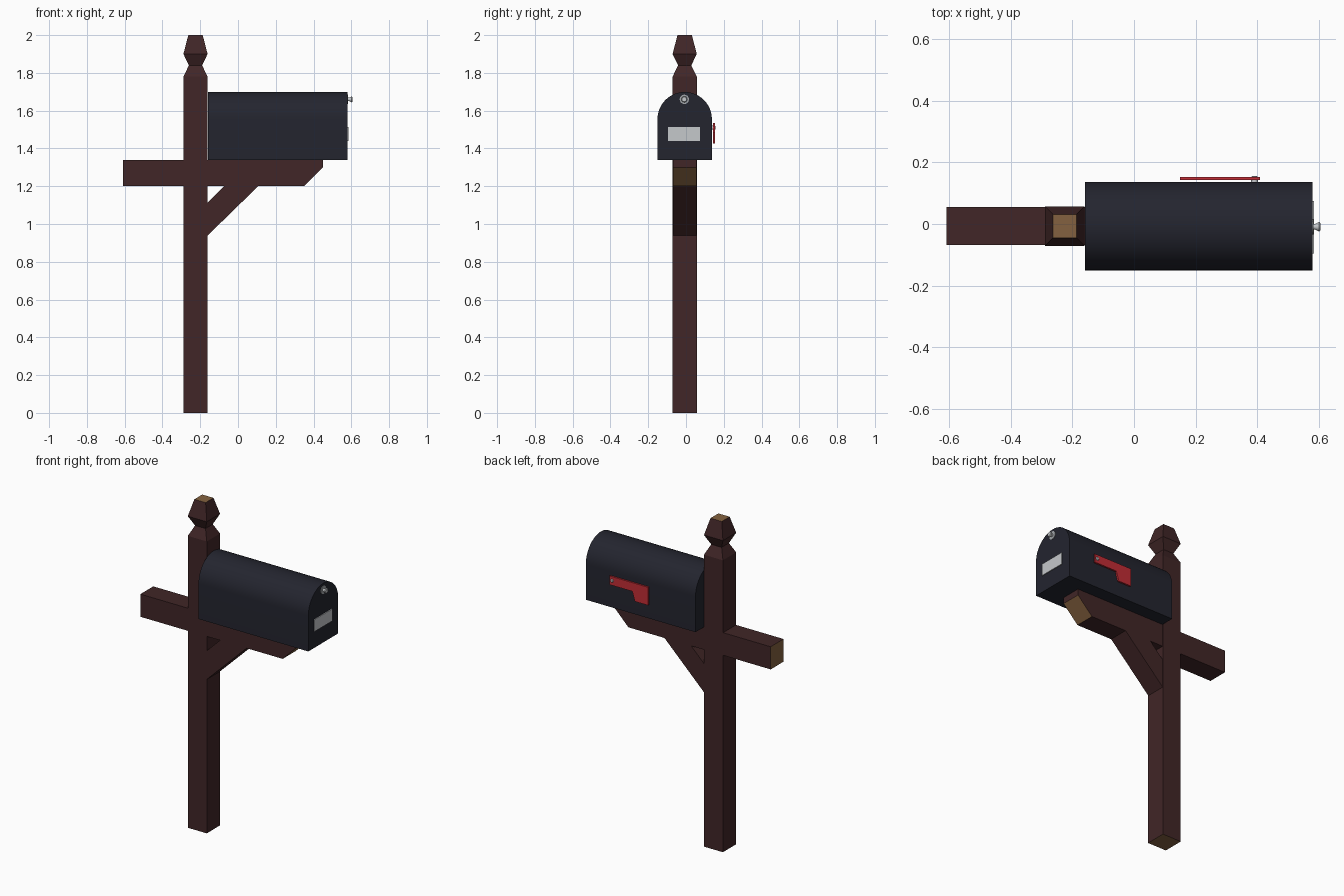
import bpy, bmesh, math
from mathutils import Matrix

if "Cube" in bpy.data.objects:
    bpy.data.objects.remove(bpy.data.objects["Cube"], do_unlink=True)

YC = -0.007  # shared centre line of post, arm and box


def material(name, rgb):
    m = bpy.data.materials.new(name)
    m.use_nodes = True
    m.diffuse_color = (*rgb, 1)
    bsdf = next(n for n in m.node_tree.nodes if n.type == 'BSDF_PRINCIPLED')
    bsdf.inputs["Base Color"].default_value = (*rgb, 1)
    return m


STAIN = material("dark stained wood", (0.052, 0.019, 0.020))
RAW = material("cut wood", (0.23, 0.12, 0.05))
NAVY = material("dark blue metal", (0.017, 0.018, 0.028))
RED = material("red", (0.54, 0.026, 0.036))
SILVER = material("silver", (0.56, 0.58, 0.60))
STEEL = material("steel", (0.36, 0.38, 0.40))


def finish(bm, name, mats, rule=None, smooth=False):
    """Turn a bmesh into an object; rule picks faces for the second material."""
    bmesh.ops.recalc_face_normals(bm, faces=bm.faces)
    bm.normal_update()
    for f in bm.faces:
        f.material_index = int(bool(rule and rule(f)))
    mesh = bpy.data.meshes.new(name)
    bm.to_mesh(mesh)
    bm.free()
    for m in mats:
        mesh.materials.append(m)
    ob = bpy.data.objects.new(name, mesh)
    bpy.context.collection.objects.link(ob)
    if smooth:
        bpy.ops.object.select_all(action='DESELECT')
        ob.select_set(True)
        bpy.context.view_layer.objects.active = ob
        bpy.ops.object.shade_smooth_by_angle(angle=math.radians(35))
    return ob


def prism(name, outline, axis, lo, hi, mats, rule=None, smooth=False):
    """Extrude an (x, z) outline along y, or a (y, z) outline along x."""
    bm = bmesh.new()
    place = (lambda a, b, d: (a, d, b)) if axis == 'y' else (lambda a, b, d: (d, a, b))
    ends = [[bm.verts.new(place(a, b, d)) for a, b in outline] for d in (lo, hi)]
    for end in ends:
        bm.faces.new(end)
    n = len(outline)
    for i in range(n):
        j = (i + 1) % n
        bm.faces.new((ends[0][i], ends[0][j], ends[1][j], ends[1][i]))
    return finish(bm, name, mats, rule, smooth)


def rod(name, rings, centre, rotation, mats, sides=16):
    """Stack circular rings of (radius, offset) along a turned axis."""
    bm = bmesh.new()
    stack = [[bm.verts.new((r * math.cos(math.tau * i / sides),
                            r * math.sin(math.tau * i / sides), h))
              for i in range(sides)] for r, h in rings]
    loft(bm, stack)
    bmesh.ops.transform(bm, verts=bm.verts,
                        matrix=Matrix.Translation(centre) @ rotation)
    return finish(bm, name, mats, smooth=True)


def loft(bm, stack):
    n = len(stack[0])
    for low, high in zip(stack, stack[1:]):
        for i in range(n):
            j = (i + 1) % n
            bm.faces.new((low[i], low[j], high[j], high[i]))
    bm.faces.new(stack[0])
    bm.faces.new(stack[-1])


# Square post with faceted finial, raw wood on the cut ends
bm = bmesh.new()
profile = [(0.064, 0), (0.064, 1.78), (0.035, 1.84), (0.064, 1.9), (0.038, 2.0)]
loft(bm, [[bm.verts.new((-0.225 + sx * w, YC + sy * w, z))
           for sx, sy in ((-1, -1), (1, -1), (1, 1), (-1, 1))] for w, z in profile])
finish(bm, "post", [STAIN, RAW], lambda f: abs(f.normal.z) > 0.95)

# Cross arm with chamfered end
prism("cross_arm",
      [(-0.61, 1.2), (0.35, 1.2), (0.45, 1.3), (0.45, 1.338), (-0.61, 1.338)],
      'y', YC - 0.062, YC + 0.062, [STAIN, RAW],
      lambda f: f.normal.x < -0.9 or 0.5 < f.normal.x < 0.9)

# Diagonal brace
prism("brace", [(-0.165, 0.935), (0.112, 1.205), (-0.068, 1.205), (-0.165, 1.11)],
      'y', YC - 0.062, YC + 0.062, [STAIN])

# Arched box
R, SPRING, SEGMENTS = 0.144, 1.555, 24
arch = [(YC + R * math.cos(math.pi * i / SEGMENTS),
         SPRING + R * math.sin(math.pi * i / SEGMENTS)) for i in range(SEGMENTS + 1)]
prism("mailbox", [(YC - R, 1.338), (YC + R, 1.338)] + arch,
      'x', -0.16, 0.58, [NAVY], smooth=True)

# Door plate and knob
prism("door_plate", [(-0.096, 1.44), (0.074, 1.44), (0.074, 1.513), (-0.096, 1.513)],
      'x', 0.579, 0.585, [SILVER])
to_x = Matrix.Rotation(math.pi / 2, 4, 'Y')
rod("knob_base", [(0.025, 0), (0.025, 0.004)], (0.579, -0.009, 1.66), to_x, [STEEL])
rod("knob", [(0.009, 0), (0.009, 0.008), (0.016, 0.022), (0.012, 0.026)],
    (0.58, -0.009, 1.66), to_x, [SILVER])

# Flag on the back side, with its pivot rivet
prism("flag", [(0.15, 1.425), (0.238, 1.425), (0.255, 1.482), (0.41, 1.482),
               (0.41, 1.535), (0.15, 1.535)], 'y', 0.143, 0.153, [RED])
rod("flag_rivet", [(0.011, 0), (0.011, 0.018), (0.007, 0.021)], (0.392, 0.135, 1.51),
    Matrix.Rotation(-math.pi / 2, 4, 'X'), [SILVER], 12)
